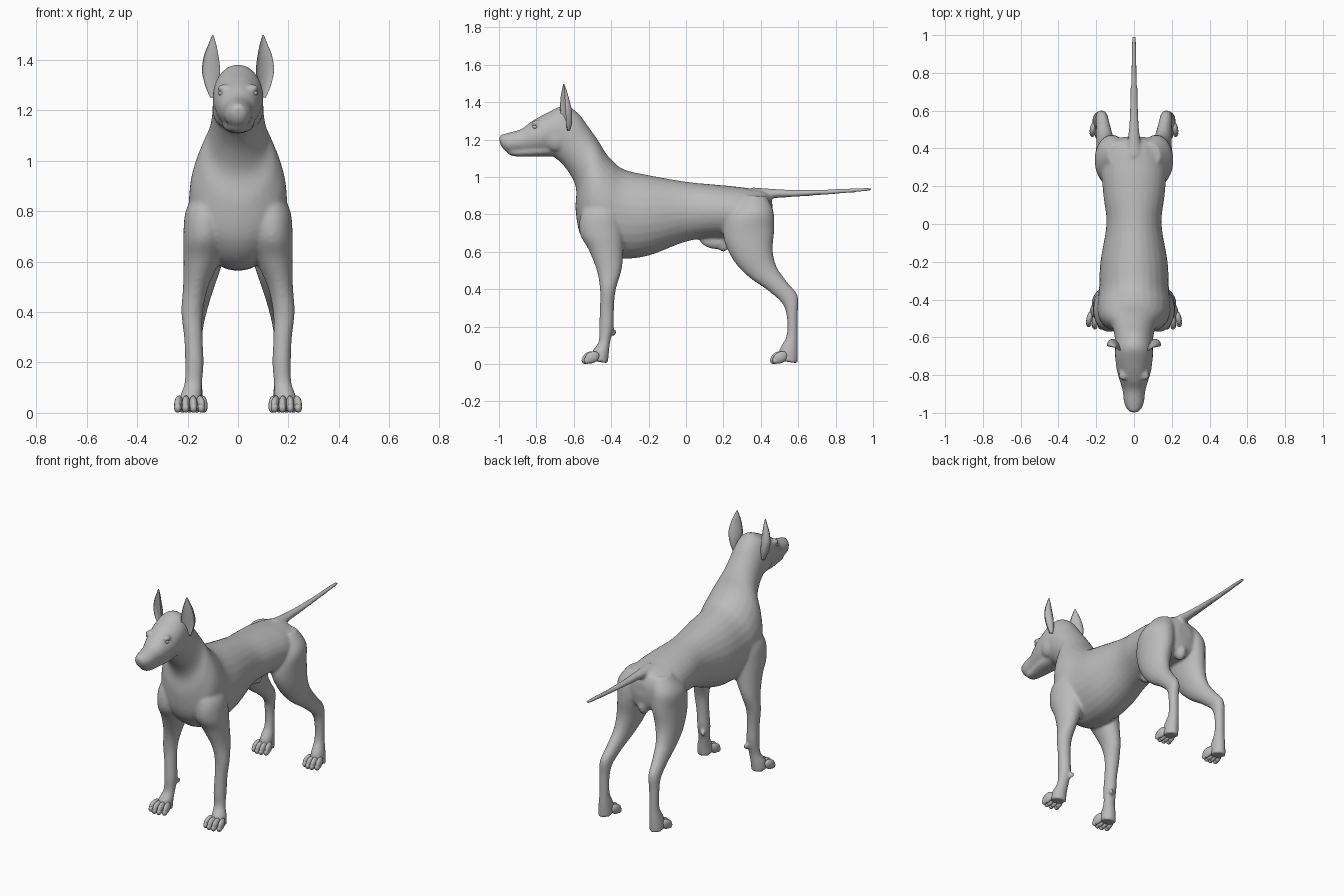
import bpy, bmesh, math
from mathutils import Vector, Matrix

coat = bpy.data.materials.new("grey_coat")
coat.diffuse_color = (0.5, 0.5, 0.5, 1)


def smooth_path(rows, steps):
    """Catmull-Rom interpolation of rows of numbers."""
    rows = [Vector(r) for r in rows]
    out = []
    for i in range(len(rows) - 1):
        a, b = rows[max(i - 1, 0)], rows[i]
        c, d = rows[i + 1], rows[min(i + 2, len(rows) - 1)]
        for s in range(steps):
            t = s / steps
            out.append(0.5 * (2 * b + (c - a) * t + (2 * a - 5 * b + 4 * c - d) * t * t
                              + (3 * b - a - 3 * c + d) * t ** 3))
    return out + [rows[-1]]


def skin(bm, rings):
    """Bridge point rings into a capped tube."""
    rings = [[bm.verts.new(p) for p in r] for r in rings]
    n = len(rings[0])
    for r, q in zip(rings, rings[1:]):
        for k in range(n):
            bm.faces.new((r[k], r[(k + 1) % n], q[(k + 1) % n], q[k]))
    bm.faces.new(rings[0][::-1])
    bm.faces.new(rings[-1])


def loft(bm, rows, side=1, n=28, steps=5):
    """Row: two opposite edge points (y, z, y, z), half-width, x centre."""
    rings = []
    for y1, z1, y2, z2, hw, x in smooth_path(rows, steps):
        c = Vector((x * side, (y1 + y2) / 2, (z1 + z2) / 2))
        a = Vector((0, (y1 - y2) / 2, (z1 - z2) / 2))
        rings.append([c + a * math.cos(t) + Vector((hw * math.sin(t), 0, 0))
                      for t in (2 * math.pi * k / n for k in range(n))])
    skin(bm, rings)


def blob(bm, loc, size, turn=0, tilt=0):
    m = (Matrix.Translation(loc) @ Matrix.Rotation(turn, 4, 'Z')
         @ Matrix.Rotation(tilt, 4, 'X') @ Matrix.Diagonal((*size, 1)))
    bmesh.ops.create_uvsphere(bm, u_segments=16, v_segments=10, radius=1, matrix=m)


def finish(name, bm):
    bmesh.ops.recalc_face_normals(bm, faces=bm.faces)
    for f in bm.faces:
        f.smooth = True
    me = bpy.data.meshes.new(name)
    bm.to_mesh(me)
    bm.free()
    me.materials.append(coat)
    ob = bpy.data.objects.new(name, me)
    bpy.context.collection.objects.link(ob)
    return ob


# torso, neck and head profile from rump to nose
trunk = [(.462, .86, .462, .77, .05, 0), (.425, .922, .43, .68, .13, 0),
         (.30, .945, .30, .67, .17, 0), (.15, .96, .15, .675, .162, 0),
         (0, .975, 0, .655, .146, 0), (-.2, 1.01, -.2, .58, .178, 0),
         (-.33, 1.04, -.35, .563, .185, 0), (-.39, 1.085, -.47, .585, .195, 0),
         (-.43, 1.13, -.56, .68, .185, 0), (-.46, 1.18, -.59, .82, .152, 0),
         (-.49, 1.225, -.588, .94, .12, 0), (-.53, 1.28, -.63, 1.03, .105, 0),
         (-.58, 1.345, -.69, 1.095, .1, 0), (-.65, 1.382, -.735, 1.12, .1, 0),
         (-.74, 1.345, -.79, 1.125, .093, 0), (-.825, 1.298, -.84, 1.128, .075, 0),
         (-.88, 1.257, -.88, 1.13, .061, 0), (-.95, 1.237, -.945, 1.132, .052, 0),
         (-.985, 1.226, -.978, 1.15, .036, 0), (-.998, 1.215, -.995, 1.18, .02, 0)]
jaw = [(-.70, 1.19, -.70, 1.11, .06, 0), (-.78, 1.17, -.78, 1.11, .062, 0),
       (-.87, 1.16, -.87, 1.108, .046, 0), (-.93, 1.15, -.925, 1.112, .036, 0),
       (-.958, 1.145, -.95, 1.122, .02, 0)]
tail = [(.36, .945, .40, .86, .045, 0), (.45, .938, .45, .884, .032, 0),
        (.6, .932, .6, .895, .022, 0), (.8, .936, .8, .909, .016, 0),
        (.97, .944, .97, .925, .012, 0), (.998, .939, .998, .931, .006, 0)]
front_leg = [(-.50, .92, -.38, .92, .04, .09), (-.56, .81, -.35, .82, .075, .128),
             (-.568, .70, -.335, .70, .083, .134), (-.52, .61, -.335, .60, .072, .144),
             (-.477, .50, -.345, .50, .05, .168), (-.46, .40, -.375, .40, .043, .182),
             (-.46, .30, -.385, .30, .037, .177), (-.465, .20, -.387, .20, .037, .173),
             (-.467, .12, -.405, .12, .035, .177), (-.50, .07, -.412, .06, .043, .187),
             (-.51, .02, -.417, .004, .046, .19)]
hind_leg = [(.30, .90, .43, .90, .06, .08), (.22, .80, .467, .82, .09, .113),
            (.2, .68, .472, .72, .085, .12), (.25, .56, .464, .61, .07, .135),
            (.33, .47, .485, .52, .052, .148), (.44, .392, .54, .44, .04, .16),
            (.517, .32, .598, .365, .033, .17), (.54, .24, .598, .27, .03, .175),
            (.537, .15, .598, .15, .03, .175), (.50, .08, .599, .08, .038, .178),
            (.49, .02, .597, .004, .042, .18)]

body = bmesh.new()
for rows in (trunk, jaw, tail):
    loft(body, rows)
blob(body, (0, -.975, 1.205), (.032, .025, .026))              # nose
blob(body, (0, .15, .655), (.03, .08, .04), 0, -.2)            # belly sheath
blob(body, (0, .20, .625), (.02, .03, .024))
blob(body, (0, .42, .70), (.035, .04, .055))                   # rear bulge
for s in (1, -1):
    loft(body, front_leg, s)
    loft(body, hind_leg, s)
    blob(body, (s * .055, -.80, 1.288), (.026, .03, .016), s * .5)   # brow
    blob(body, (s * .15, -.385, .17), (.012, .015, .02))             # dewclaw
    blob(body, (s * .06, -.69, 1.21), (.042, .07, .075))             # cheek
body = finish("body", body)
fuse = body.modifiers.new("fuse", 'REMESH')
fuse.mode, fuse.voxel_size, fuse.use_smooth_shade = 'VOXEL', .009, True
relax = body.modifiers.new("relax", 'SMOOTH')
relax.factor, relax.iterations = .5, 6

ear_rows = [(1.25, .098, .012, -.635, .02), (1.30, .103, .028, -.64, .042),
            (1.36, .107, .036, -.645, .045), (1.42, .106, .028, -.65, .032),
            (1.46, .102, .016, -.652, .02), (1.498, .10, .003, -.654, .004)]
for s, label in ((1, "left"), (-1, "right")):
    # upright ear with a hollow front
    bm = bmesh.new()
    rings = []
    for z, x, hw, y, d in smooth_path(ear_rows, 4):
        ring = []
        for k in range(24):
            t = 2 * math.pi * k / 24
            dx, dy = hw * math.cos(t), d * math.sin(t)
            if dy < 0:
                dy *= -.45
            ring.append((s * (x + dx), y + dy + dx * .4 - d * .3, z))
        rings.append(ring)
    skin(bm, rings)
    finish("ear_" + label, bm)

    # four splayed toes on each paw
    for paw, x, y, w in (("front", .192, -.502, .029), ("hind", .178, .505, .026)):
        bm = bmesh.new()
        for i in range(4):
            u = i - 1.5
            reach = .012 if i in (1, 2) else 0
            blob(bm, (s * (x + u * w), y - reach, .036), (.0165, .042, .03),
                 s * u * .13, .45)
            blob(bm, (s * (x + u * w * 1.08), y - .026 - reach, .02),
                 (.0145, .018, .019))
        finish(paw + "_toes_" + label, bm)

    # eye set under the brow
    bm = bmesh.new()
    blob(bm, (s * .064, -.805, 1.268), (.014, .016, .011), s * .5)
    finish("eye_" + label, bm)
